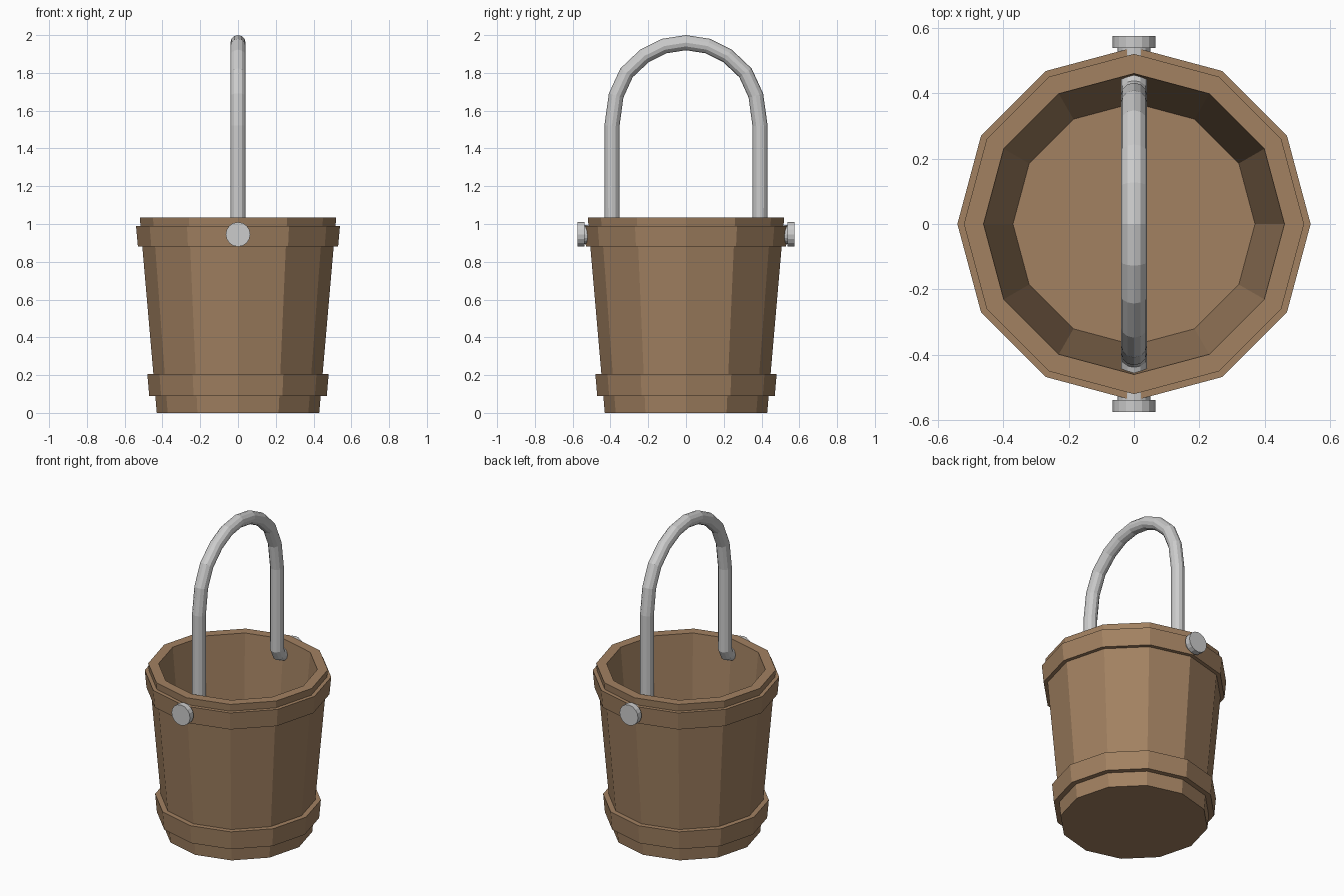
import bpy, bmesh, math
from mathutils import Matrix

if "Cube" in bpy.data.objects:
    bpy.data.objects.remove(bpy.data.objects["Cube"])

SIDES = 12
wood = bpy.data.materials.new("wood")
wood.diffuse_color = (0.36, 0.22, 0.12, 1)
wood.use_nodes = True
wood.node_tree.nodes["Principled BSDF"].inputs["Base Color"].default_value = wood.diffuse_color


def add_object(name, bm, material=None):
    bmesh.ops.recalc_face_normals(bm, faces=bm.faces)
    mesh = bpy.data.meshes.new(name)
    bm.to_mesh(mesh)
    bm.free()
    ob = bpy.data.objects.new(name, mesh)
    bpy.context.collection.objects.link(ob)
    if material:
        mesh.materials.append(material)
    return ob


def lathe(name, profile, closed):
    """Revolve (radius, z) points; open profiles get flat end caps."""
    bm = bmesh.new()
    rings = [[bm.verts.new((r * math.cos(i * math.tau / SIDES),
                            r * math.sin(i * math.tau / SIDES), z))
              for i in range(SIDES)] for r, z in profile]
    pairs = list(zip(rings, rings[1:]))
    if closed:
        pairs.append((rings[-1], rings[0]))
    else:
        bm.faces.new(rings[0])
        bm.faces.new(rings[-1])
    for a, b in pairs:
        for i in range(SIDES):
            j = (i + 1) % SIDES
            bm.faces.new((a[i], a[j], b[j], b[i]))
    return add_object(name, bm, wood)


# Tapered hollow bucket: outer wall, rim, inner wall, floor
lathe("bucket_body", [(0.43, 0), (0.52, 1.035), (0.46, 1.035), (0.37, 0.06)], False)

# Two hoops around the wall
for name, z0, z1, r0, r1 in (("lower_hoop", 0.09, 0.205, 0.47, 0.48),
                             ("upper_hoop", 0.88, 0.99, 0.53, 0.54)):
    lathe(name, [(r0, z0), (r1, z1), (r1 - 0.045, z1), (r0 - 0.045, z0)], True)

# Bent handle, mirrored half path in the y-z plane, ends run through the wall
half = [(0.56, 0.945), (0.445, 0.945), (0.41, 0.96), (0.392, 1.0), (0.392, 1.52),
        (0.37, 1.68), (0.315, 1.80), (0.22, 1.89), (0.115, 1.942)]
path = half + [(0, 1.96)] + [(-y, z) for y, z in reversed(half)]
curve = bpy.data.curves.new("handle_path", "CURVE")
curve.dimensions = "3D"
curve.bevel_depth = 0.04
curve.bevel_resolution = 4
curve.use_fill_caps = True
spline = curve.splines.new("POLY")
spline.points.add(len(path) - 1)
for p, (y, z) in zip(spline.points, path):
    p.co = (0, y, z, 1)
spline.use_smooth = False
handle = bpy.data.objects.new("handle", curve)
bpy.context.collection.objects.link(handle)

# Round end caps outside the wall, with a collar against the hoop
for side, s in (("front", -1), ("back", 1)):
    for part, radius, depth, y in (("cap", 0.065, 0.037, 0.557),
                                   ("collar", 0.05, 0.05, 0.525)):
        bm = bmesh.new()
        bmesh.ops.create_cone(
            bm, cap_ends=True, segments=16, radius1=radius, radius2=radius, depth=depth,
            matrix=Matrix.Translation((0, s * y, 0.945)) @ Matrix.Rotation(math.pi / 2, 4, "X"))
        add_object(f"{side}_pivot_{part}", bm)
